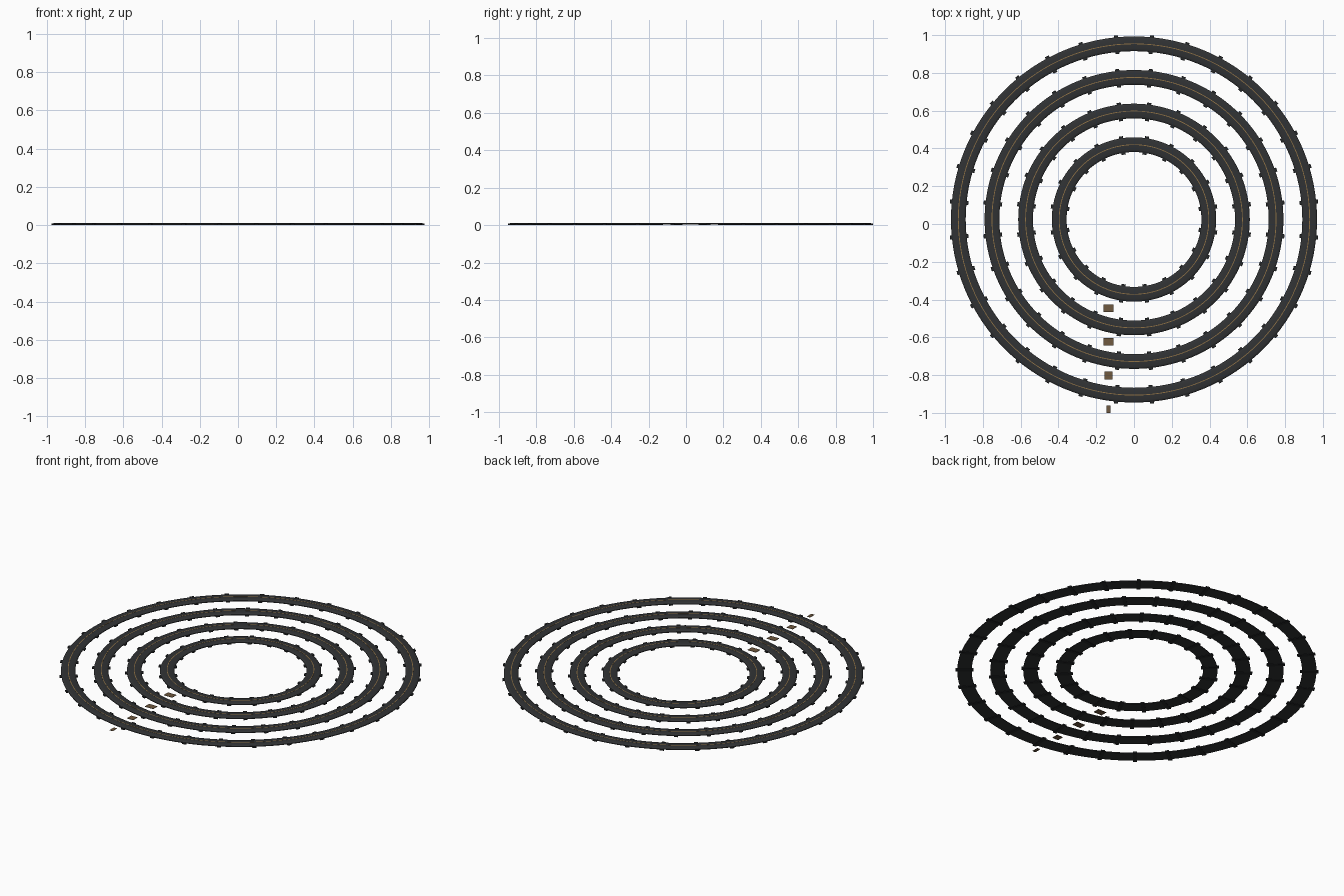
import bpy
import math

cube = bpy.data.objects.get("Cube")
if cube:
    bpy.data.objects.remove(cube, do_unlink=True)

CENTRE_Y = 0.024
SEGMENTS = 128


def material(name, rgb):
    mat = bpy.data.materials.new(name)
    mat.use_nodes = True
    colour = (*rgb, 1)
    mat.diffuse_color = colour
    shader = mat.node_tree.nodes["Principled BSDF"]
    shader.inputs["Base Color"].default_value = colour
    shader.inputs["Roughness"].default_value = 0.7
    return mat


def make_object(name, verts, faces, mat, smooth=False):
    mesh = bpy.data.meshes.new(name)
    mesh.from_pydata(verts, [], faces)
    mesh.materials.append(mat)
    obj = bpy.data.objects.new(name, mesh)
    bpy.context.collection.objects.link(obj)
    if smooth:
        bpy.ops.object.select_all(action="DESELECT")
        obj.select_set(True)
        bpy.context.view_layer.objects.active = obj
        bpy.ops.object.shade_smooth_by_angle(angle=math.radians(25))
    return obj


def lathe(name, radius, profile, mat):
    """Sweep a closed (offset, height) profile around the common centre."""
    n = len(profile)
    verts, faces = [], []
    for i in range(SEGMENTS):
        a = math.tau * i / SEGMENTS
        for off, z in profile:
            r = radius + off
            verts.append((r * math.cos(a), CENTRE_Y + r * math.sin(a), z))
        for j in range(n):
            k, nxt = (j + 1) % n, (i + 1) % SEGMENTS
            faces.append((i * n + j, nxt * n + j, nxt * n + k, i * n + k))
    return make_object(name, verts, faces, mat, smooth=True)


def add_box(verts, faces, centre, size, angle=0):
    """Append a box turned about z to the vertex and face lists."""
    start = len(verts)
    c, s = math.cos(angle), math.sin(angle)
    for dz in (-0.5, 0.5):
        for dx, dy in ((-0.5, -0.5), (0.5, -0.5), (0.5, 0.5), (-0.5, 0.5)):
            x, y = dx * size[0], dy * size[1]
            verts.append((centre[0] + x * c - y * s,
                          centre[1] + x * s + y * c,
                          centre[2] + dz * size[2]))
    faces.append([start + i for i in (3, 2, 1, 0)])
    faces.append([start + i for i in (4, 5, 6, 7)])
    for i in range(4):
        k = (i + 1) % 4
        faces.append([start + i, start + k, start + k + 4, start + i + 4])


bed_mat = material("dark_bed", (0.03, 0.032, 0.034))
tie_mat = material("darker_ties", (0.018, 0.02, 0.022))
gold_mat = material("gold_line", (0.28, 0.17, 0.06))
marker_mat = material("brown_marker", (0.16, 0.1, 0.05))

# Bed cross-section: flat base, bevelled shoulders, flat top
half = [(0.039, 0.002), (0.039, 0.006), (0.034, 0.01), (0.028, 0.012)]
bed_profile = half + [(-x, z) for x, z in reversed(half)]
line_profile = [(0.002, 0.011), (0.002, 0.0125), (-0.002, 0.0125), (-0.002, 0.011)]

# Four concentric lanes: word, mid radius, tie count, marker width
lanes = [("outer", 0.930, 32, 0.02), ("second", 0.752, 28, 0.04),
         ("third", 0.574, 24, 0.055), ("inner", 0.396, 20, 0.055)]

for word, radius, count, marker_width in lanes:
    lathe(word + "_ring_bed", radius, bed_profile, bed_mat)
    lathe(word + "_ring_centre_line", radius, line_profile, gold_mat)

    # Cross ties poking out on both sides of the bed
    verts, faces = [], []
    for i in range(count):
        a = math.tau * (i + 0.5) / count
        centre = (radius * math.cos(a), CENTRE_Y + radius * math.sin(a), 0.004)
        add_box(verts, faces, centre, (0.098, 0.022, 0.008), a)
    make_object(word + "_ring_ties", verts, faces, tie_mat)

    # Plain lane marker plate just outside the front of the ring
    verts, faces = [], []
    add_box(verts, faces, (-0.135, CENTRE_Y - radius - 0.074, 0.003),
            (marker_width, 0.04, 0.002))
    make_object(word + "_lane_marker", verts, faces, marker_mat)
